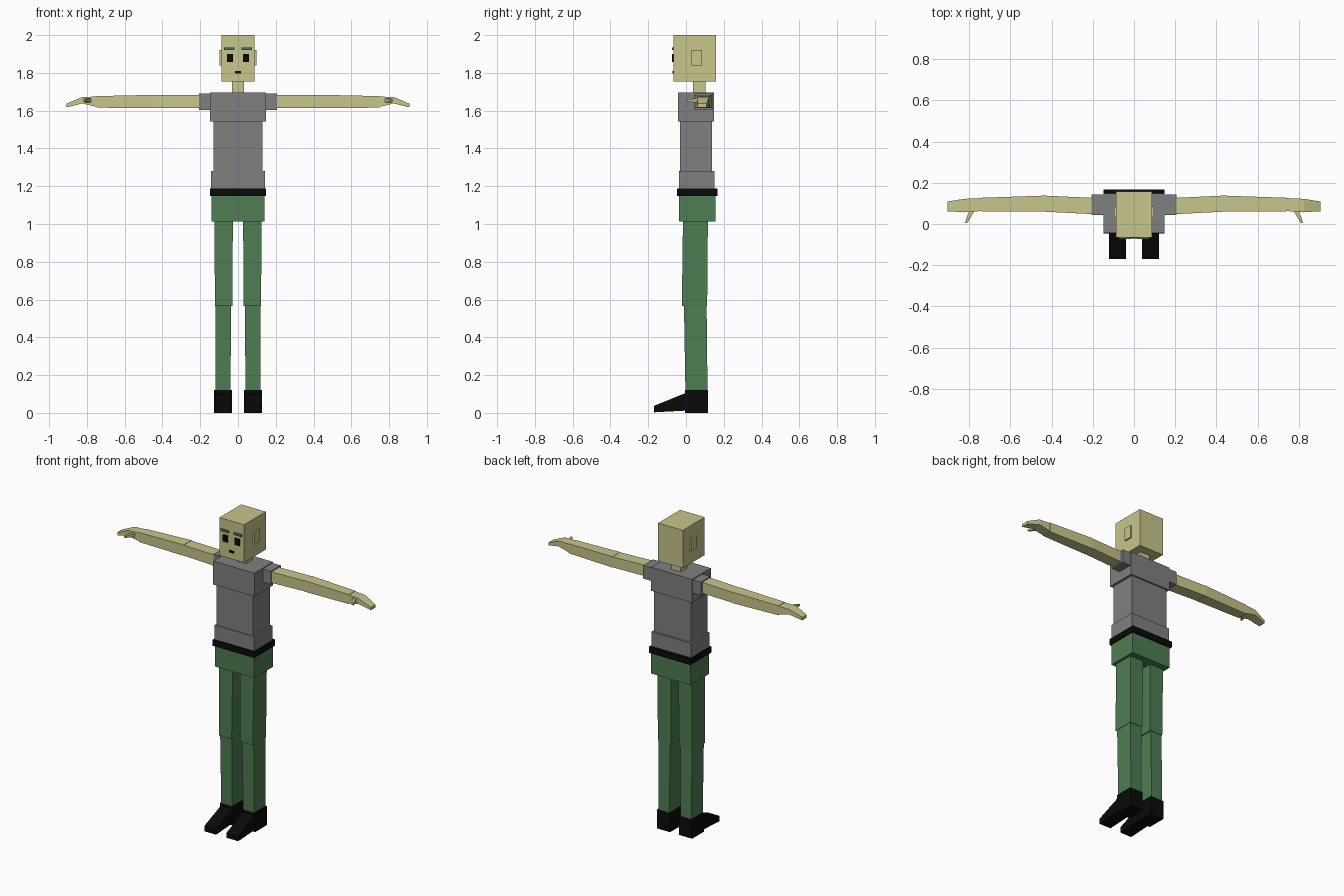
import bpy, bmesh


def material(name, rgb):
    m = bpy.data.materials.new(name)
    m.diffuse_color = (*rgb, 1)
    return m


SKIN = material("skin", (0.58, 0.56, 0.26))
GREY = material("grey shirt", (0.216, 0.216, 0.216))
GREEN = material("green trousers", (0.077, 0.205, 0.084))
BLACK = material("black", (0.003, 0.003, 0.003))
TEAL = material("teal brow", (0.045, 0.19, 0.12))


def loft(name, mat, axis, sections, mirror=False):
    """Skin rectangles along an axis; each is (position, a0, a1, b0, b1),
    where a and b are the two other axes in x, y, z order."""
    bm = bmesh.new()
    rings = []
    for p, a0, a1, b0, b1 in sections:
        ring = []
        for a, b in ((a0, b0), (a1, b0), (a1, b1), (a0, b1)):
            co = [a, b]
            co.insert(axis, p)
            ring.append(bm.verts.new(co))
        rings.append(ring)
    for r, s in zip(rings, rings[1:]):
        for i in range(4):
            j = (i + 1) % 4
            bm.faces.new((r[i], r[j], s[j], s[i]))
    bm.faces.new(rings[0])
    bm.faces.new(rings[-1])
    bmesh.ops.recalc_face_normals(bm, faces=bm.faces)
    me = bpy.data.meshes.new(name)
    bm.to_mesh(me)
    bm.free()
    me.materials.append(mat)
    ob = bpy.data.objects.new(name, me)
    bpy.context.collection.objects.link(ob)
    if mirror:
        ob.modifiers.new("mirror", 'MIRROR').use_mirror_merge = False
    return ob


def box(name, mat, x0, x1, y0, y1, z0, z1, mirror=False):
    return loft(name, mat, 2, [(z0, x0, x1, y0, y1), (z1, x0, x1, y0, y1)], mirror)


X, Y, Z = 0, 1, 2

# Head and face
box("head", SKIN, -0.088, 0.088, -0.065, 0.158, 1.755, 2.0)
box("neck", SKIN, -0.033, 0.033, 0.037, 0.103, 1.68, 1.77)
box("ears", SKIN, 0.08, 0.098, 0.03, 0.084, 1.84, 1.92, True)
box("eyes", BLACK, 0.027, 0.059, -0.073, -0.064, 1.857, 1.90, True)
box("eyebrows", TEAL, 0.018, 0.074, -0.073, -0.064, 1.92, 1.934, True)
box("mouth", BLACK, -0.016, 0.016, -0.071, -0.064, 1.797, 1.81)

# Torso blocks
box("chest", GREY, -0.147, 0.147, -0.043, 0.148, 1.543, 1.695)
box("waist", GREY, -0.131, 0.131, -0.033, 0.138, 1.27, 1.55)
box("shirt_hem", GREY, -0.142, 0.142, -0.037, 0.151, 1.18, 1.28)
box("belt", BLACK, -0.149, 0.149, -0.047, 0.167, 1.148, 1.187)
box("hips", GREEN, -0.141, 0.141, -0.036, 0.155, 1.012, 1.16)

# Legs and boots
loft("upper_legs", GREEN, Z, [(0.567, 0.030, 0.122, -0.022, 0.112),
                              (1.03, 0.027, 0.125, -0.016, 0.116)], True)
loft("lower_legs", GREEN, Z, [(0.11, 0.040, 0.118, -0.003, 0.114),
                              (0.58, 0.036, 0.120, -0.011, 0.109)], True)
box("boots", BLACK, 0.032, 0.126, -0.005, 0.117, 0.0, 0.122, True)
loft("boot_toes", BLACK, Y, [(-0.17, 0.038, 0.121, 0.003, 0.037),
                             (0.0, 0.038, 0.121, 0.012, 0.106)], True)

# Arms, hands and thumbs
box("sleeves", GREY, 0.14, 0.206, 0.044, 0.143, 1.604, 1.69, True)
loft("upper_arms", SKIN, X, [(0.20, 0.048, 0.127, 1.613, 1.684),
                             (0.44, 0.060, 0.138, 1.615, 1.682)], True)
loft("forearms", SKIN, X, [(0.43, 0.060, 0.138, 1.613, 1.684),
                           (0.75, 0.062, 0.127, 1.616, 1.677)], True)
loft("hands", SKIN, X, [(0.74, 0.063, 0.126, 1.618, 1.675),
                        (0.825, 0.057, 0.122, 1.638, 1.672),
                        (0.907, 0.062, 0.109, 1.618, 1.637)], True)
loft("thumbs", SKIN, Y, [(0.006, 0.809, 0.820, 1.648, 1.660),
                         (0.035, 0.792, 0.812, 1.645, 1.663),
                         (0.07, 0.772, 0.797, 1.642, 1.664)], True)
